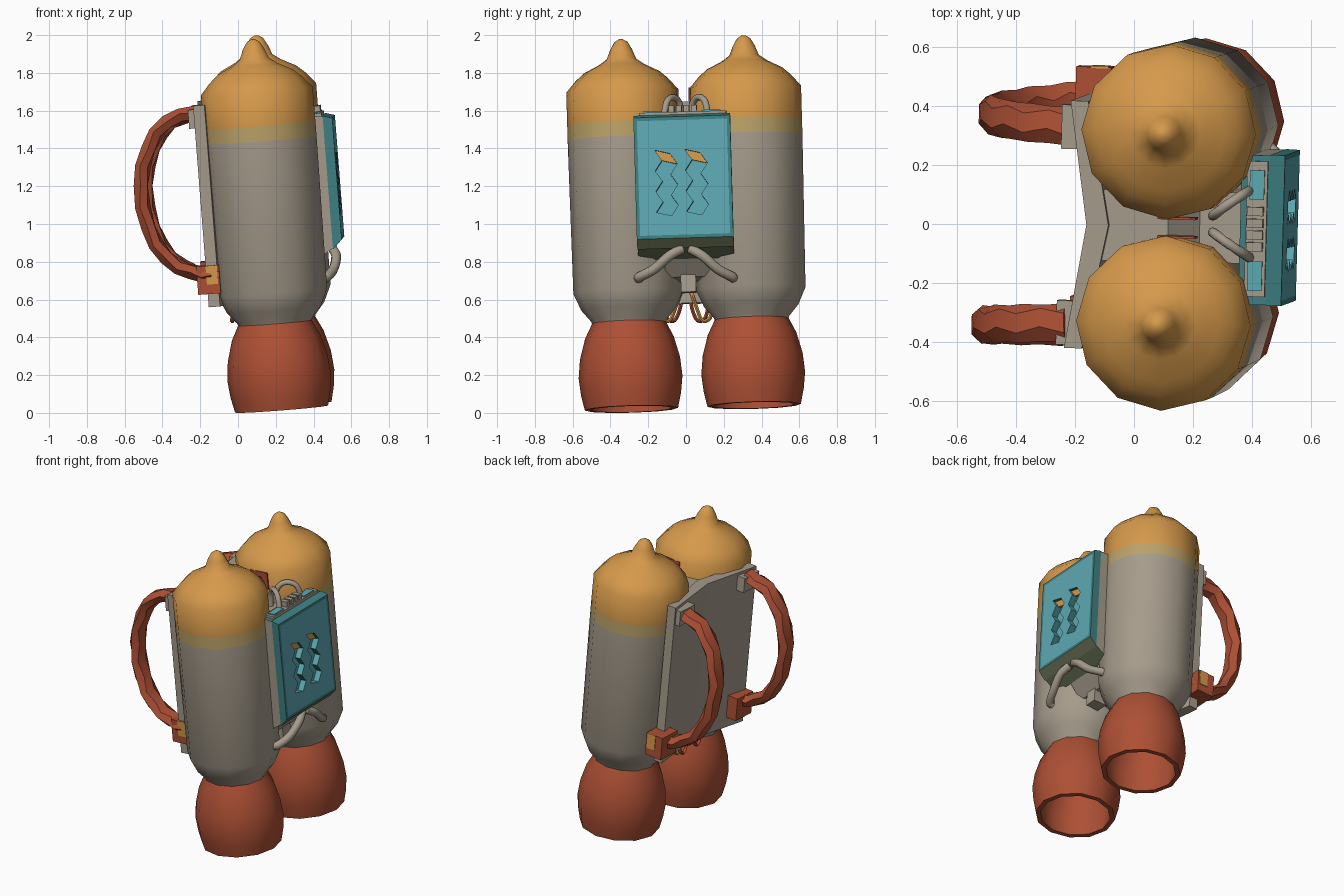
import bpy, bmesh, math
from mathutils import Vector, Matrix

cube = bpy.data.objects.get("Cube")
if cube:
    bpy.data.objects.remove(cube)


def material(name, r, g, b):
    m = bpy.data.materials.new(name)
    m.diffuse_color = (r, g, b, 1)
    m.use_nodes = True
    m.node_tree.nodes["Principled BSDF"].inputs["Base Color"].default_value = (r, g, b, 1)
    return m


ORANGE = material("orange", 0.67, 0.32, 0.07)
TAN = material("tan", 0.50, 0.36, 0.14)
GREY = material("warm grey", 0.38, 0.33, 0.26)
RED = material("brick red", 0.42, 0.08, 0.035)
TEAL = material("teal", 0.11, 0.40, 0.45)
DEEP = material("deep teal", 0.05, 0.22, 0.23)
OLIVE = material("olive", 0.14, 0.17, 0.09)

# The whole pack leans a little
POSE = (Matrix.Translation((0.24, 0.036, 0.03)) @ Matrix.Rotation(-0.03, 4, 'Z')
        @ Matrix.Rotation(-0.077, 4, 'Y') @ Matrix.Rotation(0.031, 4, 'X'))
UNPOSE = POSE.inverted()


def finish(name, bm, mats, rule=None, smooth=None):
    bmesh.ops.recalc_face_normals(bm, faces=bm.faces)
    bm.normal_update()
    if rule:
        for f in bm.faces:
            f.material_index = rule(f)
    me = bpy.data.meshes.new(name)
    bm.to_mesh(me)
    bm.free()
    for m in mats:
        me.materials.append(m)
    ob = bpy.data.objects.new(name, me)
    bpy.context.scene.collection.objects.link(ob)
    ob.matrix_world = POSE
    bpy.ops.object.select_all(action='DESELECT')
    ob.select_set(True)
    bpy.context.view_layer.objects.active = ob
    if smooth:
        bpy.ops.object.shade_smooth_by_angle(angle=math.radians(smooth))
    return ob


def skin(bm, rings):
    for a, b in zip(rings, rings[1:]):
        for i in range(len(a)):
            j = (i + 1) % len(a)
            bm.faces.new((a[i], a[j], b[j], b[i]))
    bm.faces.new(rings[0])
    bm.faces.new(rings[-1])


def lathe(name, profile, y, mats, rule=None, sides=12):
    bm = bmesh.new()
    turn = [math.tau * i / sides for i in range(sides)]
    skin(bm, [[bm.verts.new((r * math.cos(a), y + r * math.sin(a), z)) for a in turn]
              for r, z in profile])
    return finish(name, bm, mats, rule, 50)


def prism(name, pts, axis, lo, hi, mats, rule=None, inset=0):
    """Extrude a 2D outline along the x, y or z axis."""
    bm = bmesh.new()

    def put(p, h):
        c = list(p)
        c.insert(axis, h)
        return bm.verts.new(c)
    skin(bm, [[put(p, h) for p in pts] for h in (lo, hi)])
    if inset:
        bm.normal_update()
        bmesh.ops.recalc_face_normals(bm, faces=bm.faces)
        front = max(bm.faces, key=lambda f: f.calc_center_median().x)
        bmesh.ops.inset_region(bm, faces=[front], thickness=inset)
    return finish(name, bm, mats, rule)


def box(name, x, y, z, mat):
    return prism(name, [(x[0], y[0]), (x[1], y[0]), (x[1], y[1]), (x[0], y[1])], 2, *z, [mat])


def sweep(name, path, mat, a, b, ref, sides=8, steps=4, smooth=60, twist=0):
    """Tube with an oval section along a smoothed path."""
    p = [UNPOSE @ Vector(q) for q in path]
    p = [p[0] * 2 - p[1]] + p + [p[-1] * 2 - p[-2]]
    line = []
    for i in range(1, len(p) - 2):
        for k in range(steps):
            t = k / steps
            line.append(0.5 * (2 * p[i] + (p[i + 1] - p[i - 1]) * t
                        + (2 * p[i - 1] - 5 * p[i] + 4 * p[i + 1] - p[i + 2]) * t ** 2
                        + (3 * p[i] - p[i - 1] - 3 * p[i + 1] + p[i + 2]) * t ** 3))
    line.append(p[-2])
    bm, rings = bmesh.new(), []
    for i, c in enumerate(line):
        d = (line[min(i + 1, len(line) - 1)] - line[max(i - 1, 0)]).normalized()
        side = (Vector(ref) - d * d.dot(Vector(ref))).normalized()
        up = d.cross(side)
        turn = [math.tau * k / sides + twist * (i % 2) for k in range(sides)]
        rings.append([bm.verts.new(c + side * a * math.cos(t) + up * b * math.sin(t)) for t in turn])
    skin(bm, rings)
    return finish(name, bm, [mat], None, smooth)


X, Y = (1, 0, 0), (0, 1, 0)

# Twin tanks with coloured caps, and hollow nozzles
tank = [(0.01, 1.965), (0.035, 1.95), (0.058, 1.91), (0.078, 1.86), (0.12, 1.83), (0.2, 1.79),
        (0.245, 1.75), (0.297, 1.69), (0.297, 1.51), (0.297, 1.43), (0.29, 0.62),
        (0.25, 0.53), (0.2, 0.47), (0.19, 0.44)]
nozzle = [(0.19, 0.47), (0.235, 0.38), (0.265, 0.27), (0.275, 0.17), (0.265, 0.08), (0.247, 0),
          (0.217, 0), (0.225, 0.12), (0.18, 0.3), (0.05, 0.34)]


def tank_colour(f):
    z = f.calc_center_median().z
    return 0 if z > 1.51 else 1 if z > 1.43 else 2


for s, side in ((-1, "right"), (1, "left")):
    lathe(side + "_tank", tank, 0.325 * s, [ORANGE, TAN, GREY], tank_colour)
    lathe(side + "_nozzle", nozzle, 0.325 * s, [RED])
    box(side + "_cap_patch", (-0.03, 0.1), sorted((0.028 * s, 0.036 * s)), (1.58, 1.69), RED)

# Folded back plate and the core between the tanks
prism("back_plate", [(-0.34, -0.42), (-0.275, 0), (-0.34, 0.42), (-0.28, 0.42), (-0.2, 0),
                     (-0.28, -0.42)], 2, 0.57, 1.64, [GREY])
prism("core", [(-0.25, 1.6), (0, 1.6), (0.1, 1.5), (0.28, 1.5), (0.28, 0.82), (0.16, 0.68),
               (-0.25, 0.62)], 1, -0.12, 0.12, [GREY])
box("core_foot", (0.08, 0.17), (-0.04, 0.04), (0.6, 0.75), GREY)

# Control panel: grey housing, teal front with a rim and sloping underside
prism("panel_housing", [(0.24, 1.535), (0.34, 1.525), (0.34, 0.83), (0.24, 0.77)], 1, -0.258, 0.25,
      [GREY, DEEP, OLIVE],
      lambda f: 1 if f.normal.z > 0.5 else 2 if f.normal.z < -0.5 else 0)


def panel_colour(f):
    if f.normal.z < -0.5:
        return 2
    c = f.calc_center_median()
    return 0 if f.normal.x > 0.9 and abs(c.z - 1.19) < 0.1 and abs(c.y) < 0.1 else 1


panel = prism("panel_front", [(0.335, 1.53), (0.385, 1.515), (0.385, 0.87), (0.335, 0.82)], 1,
              -0.26, 0.252, [TEAL, DEEP, OLIVE], panel_colour, 0.025)

# Zigzag slots cut into the panel
for n, y in enumerate((-0.1, 0.06)):
    left = [(y - 0.04 + (0.025 if k % 2 else -0.012), 1.34 - 0.055 * k) for k in range(7)]
    right = [(a + 0.08, b - 0.02) for a, b in left]
    outline = left + right[::-1]
    cutter = prism("slot_cutter", outline, 0, 0.345, 0.42, [TEAL, DEEP, OLIVE],
                   lambda f: 1 if f.normal.z > 0.2 else 0)
    cutter.hide_render = True
    bpy.ops.object.select_all(action='DESELECT')
    bpy.context.view_layer.objects.active = panel
    panel.select_set(True)
    mod = panel.modifiers.new("slot", 'BOOLEAN')
    mod.operation = 'DIFFERENCE'
    mod.solver = 'EXACT'
    mod.object = cutter
    bpy.ops.object.modifier_apply(modifier="slot")
    bpy.data.objects.remove(cutter)
    prism(f"slot_light_{n + 1}", [left[0], left[1], right[1], right[0]], 0, 0.343, 0.365, [ORANGE])

# Fittings on top of the panel
box("panel_top_tray", (0.26, 0.33), (-0.23, 0.23), (1.52, 1.545), GREY)
for y in (-0.16, 0.15):
    box("tray_pad", (0.27, 0.32), (y - 0.05, y + 0.05), (1.54, 1.552), TEAL)
for y in (-0.06, -0.02, 0.02, 0.06):
    box("tray_switch", (0.265, 0.32), (y - 0.015, y + 0.015), (1.54, 1.58), GREY)

# Pipes: arches above, struts below, wires under the core
for s, side in ((-1, "right"), (1, "left")):
    sweep(side + "_arch_pipe", [(0.27, 0.03 * s, 1.5), (0.27, 0.03 * s, 1.62), (0.31, 0.06 * s, 1.67),
                                (0.37, 0.1 * s, 1.65), (0.4, 0.12 * s, 1.55)], GREY, 0.017, 0.017, X)
    sweep(side + "_strut", [(0.5, 0.02 * s, 0.87), (0.52, 0.09 * s, 0.83), (0.505, 0.17 * s, 0.76),
                            (0.47, 0.245 * s, 0.72), (0.44, 0.25 * s, 0.71)], GREY, 0.026, 0.026, X)
    for r, mat in ((0, RED), (0.025, ORANGE)):
        sweep(side + "_wire", [(-0.03 + r, 0.02 * s, 0.66), (-0.03 + r, (0.03 + r) * s, 0.56),
                               (-0.03 + r, (0.06 + r) * s, 0.49), (-0.03 + r, (0.1 + r) * s, 0.5),
                               (-0.02 + r, (0.12 + r) * s, 0.57)], mat, 0.011, 0.011, X, 6)

# Shoulder straps with brackets and cuffs
arc = [(-0.22, 1.59), (-0.37, 1.54), (-0.465, 1.4), (-0.505, 1.2), (-0.465, 0.98),
       (-0.37, 0.82), (-0.24, 0.745), (-0.13, 0.73)]
for side, top, low, shift in (("right", -0.335, -0.35, -0.01), ("left", 0.33, 0.43, 0.015)):
    path = [(x + shift, top + (low - top) * i / 7, z) for i, (x, z) in enumerate(arc)]
    sweep(side + "_strap", path, RED, 0.066, 0.042, Y, 6, 2, 25, 0.35)
    box(side + "_bracket", (-0.37, -0.28), (top - 0.075, top + 0.075), (1.52, 1.62), GREY)
    box(side + "_cuff", (-0.39, -0.27), (low - 0.08, low + 0.08), (0.64, 0.79), RED)
    out = low + math.copysign(0.08, low)
    box(side + "_cuff_tag", (-0.34, -0.28), (out - 0.004, out + 0.004), (0.69, 0.79), ORANGE)
